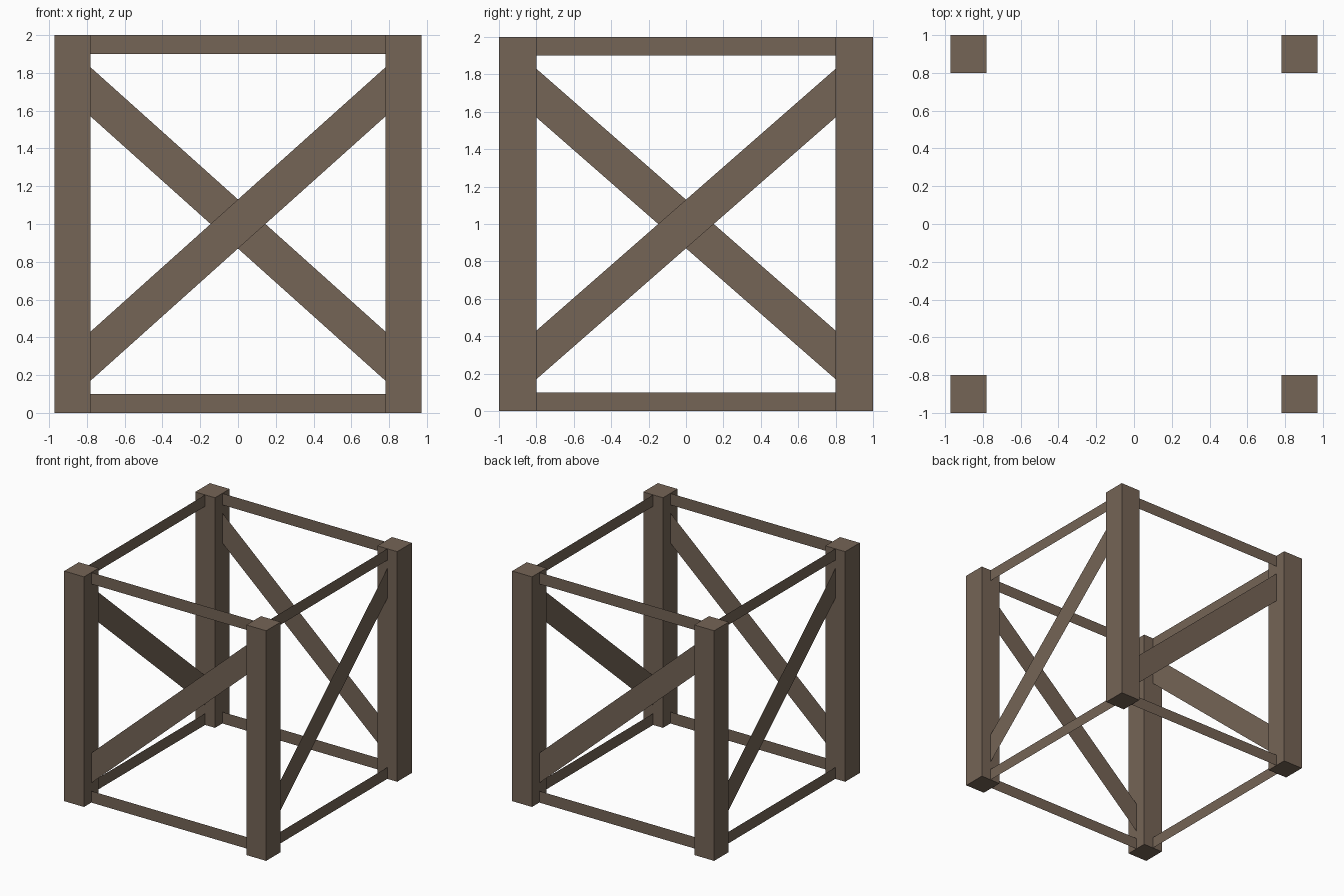
import bpy
import math

if "Cube" in bpy.data.objects:
    bpy.data.objects.remove(bpy.data.objects["Cube"])

wood = bpy.data.materials.new("brown_wood")
wood.diffuse_color = (0.178, 0.128, 0.093, 1)
wood.use_nodes = True
wood.node_tree.nodes["Principled BSDF"].inputs["Base Color"].default_value = wood.diffuse_color

# Post extents: inner and outer distance from the centre
XI, XO = 0.781, 0.971
YI, YO = 0.80, 1.0
XM, YM = (XI + XO) / 2, (YI + YO) / 2


def make(name, verts, faces):
    mesh = bpy.data.meshes.new(name)
    mesh.from_pydata(verts, [], faces)
    mesh.materials.append(wood)
    obj = bpy.data.objects.new(name, mesh)
    bpy.context.collection.objects.link(obj)
    return obj


# Four square corner posts
for sx, side in ((-1, "left"), (1, "right")):
    for sy, end in ((-1, "front"), (1, "back")):
        bpy.ops.mesh.primitive_cube_add(size=1, location=(sx * XM, sy * YM, 1))
        post = bpy.context.object
        post.name = f"{end}_{side}_post"
        post.scale = (XO - XI, YO - YI, 2)
        post.data.materials.append(wood)

# Flat (sheet-thin) rails and one diagonal brace on each side
sides = (("front", 0, XI, YM), ("right", 90, YI, XM),
         ("back", 180, XI, YM), ("left", 270, YI, XM))
for name, angle, half, dist in sides:
    strips = (("bottom_rail", 0.0, 0.1, 0.0, 0.1),
              ("top_rail", 1.9, 2.0, 1.9, 2.0),
              ("brace", 0.17, 0.43, 1.57, 1.83))
    for part, a0, a1, b0, b1 in strips:
        strip = make(f"{name}_{part}",
                     [(-half, -dist, a0), (half, -dist, b0),
                      (half, -dist, b1), (-half, -dist, a1)],
                     [(0, 1, 2, 3)])
        strip.rotation_euler.z = math.radians(angle)
